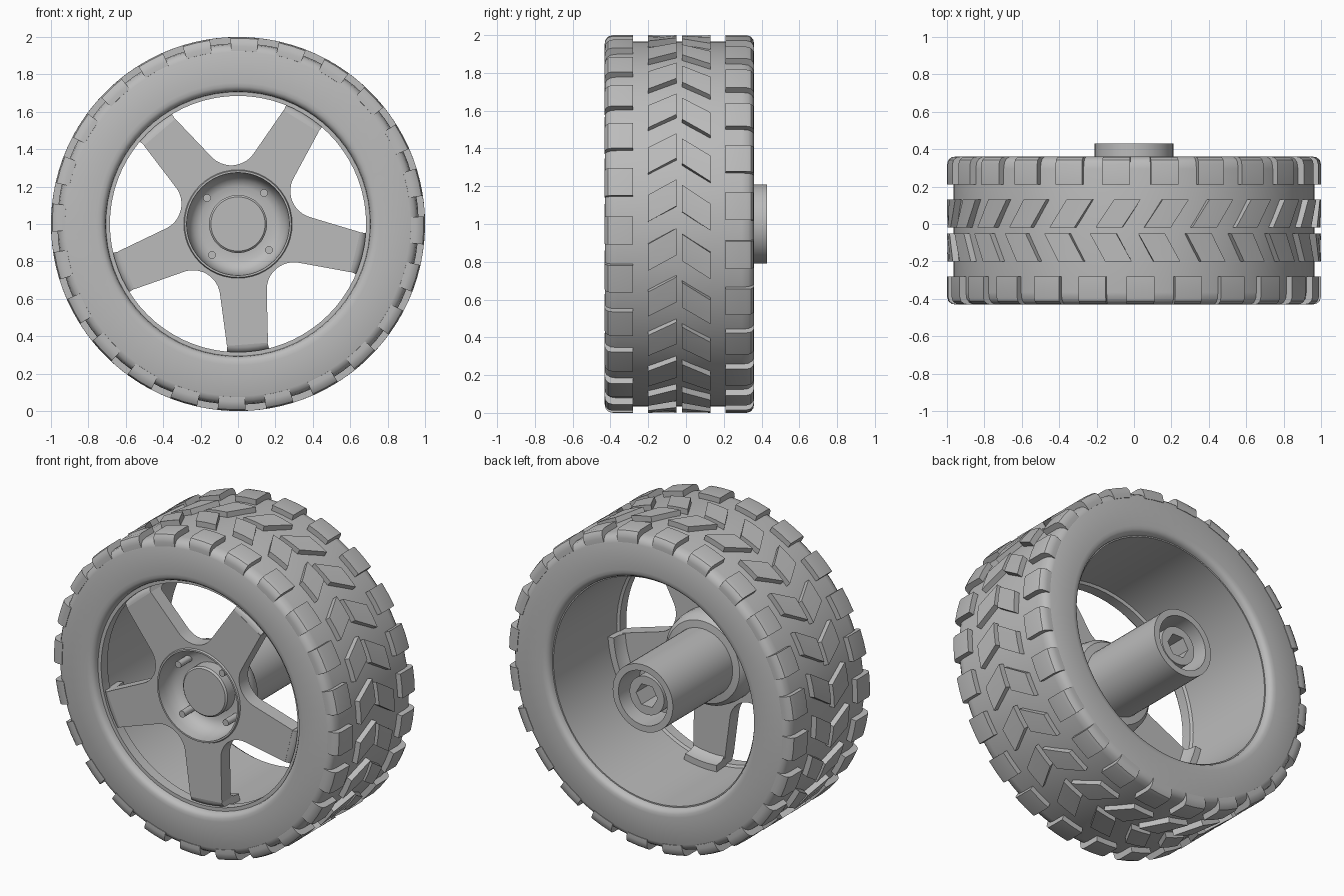
import bpy, bmesh
from math import cos, sin, pi, radians, degrees, atan2, hypot

cube = bpy.data.objects.get("Cube")
if cube:
    bpy.data.objects.remove(cube, do_unlink=True)

GREY = (0.50, 0.50, 0.50, 1.0)
mat = bpy.data.materials.new("wheel_grey")
mat.use_nodes = True
mat.diffuse_color = GREY
mat.node_tree.nodes["Principled BSDF"].inputs["Base Color"].default_value = GREY


def polar(r, deg, y):
    """Point around the wheel axle."""
    a = radians(deg)
    return (r * cos(a), y, 1 + r * sin(a))


def finish(name, bm):
    bmesh.ops.remove_doubles(bm, verts=bm.verts, dist=1e-5)
    bmesh.ops.recalc_face_normals(bm, faces=bm.faces)
    mesh = bpy.data.meshes.new(name)
    bm.to_mesh(mesh)
    bm.free()
    mesh.materials.append(mat)
    ob = bpy.data.objects.new(name, mesh)
    bpy.context.collection.objects.link(ob)
    bpy.ops.object.select_all(action='DESELECT')
    ob.select_set(True)
    bpy.context.view_layer.objects.active = ob
    bpy.ops.object.shade_smooth_by_angle(angle=radians(32))
    return ob


def sweep(bm, profile, start=0, span=360, steps=72, shear=0, closed=True):
    """Sweep an (r, y) profile around the axle; shear slants it along y.
    A negative radius marks a point on a hexagon."""
    full = span == 360
    y0 = profile[0][1]
    rings = []
    for i in range(steps if full else steps + 1):
        ang = start + span * i / steps
        ring = []
        for r, y in profile:
            if r < 0:
                r = -r * cos(pi / 6) / cos(radians(ang % 60 - 30))
            ring.append(bm.verts.new(polar(r, ang + shear * (y - y0), y)))
        rings.append(ring)
    n = len(profile)
    for i in range(steps):
        a, b = rings[i], rings[(i + 1) % len(rings)]
        for j in range(n if closed else n - 1):
            k = (j + 1) % n
            bm.faces.new((a[j], a[k], b[k], b[j]))
    if not full:
        bm.faces.new(rings[0])
        bm.faces.new(rings[-1])


def lathe(name, profile, steps=72, closed=True):
    bm = bmesh.new()
    sweep(bm, profile, steps=steps, closed=closed)
    return finish(name, bm)


# Tyre carcass
MID = -0.035
half = [(0.705, -0.34), (0.71, -0.37), (0.72, -0.385), (0.735, -0.393), (0.755, -0.395),
        (0.92, -0.395), (0.945, -0.385), (0.96, -0.365), (0.966, -0.33)]
tyre = [(r, MID + y) for r, y in half] + [(r, MID - y) for r, y in reversed(half)]
lathe("tyre", tyre)

# Rim barrel with a thicker front lip
lathe("rim_barrel", [(0.715, -0.385), (0.685, -0.385), (0.685, -0.32), (0.70, -0.31),
                     (0.70, 0.32), (0.715, 0.32)])

# Tread: two shoulder rows and two slanted rows forming a chevron
BLOCKS = 24
PITCH = 360 / BLOCKS
edge = [(0.94, -0.245), (1.0, -0.245), (1.0, -0.355), (0.993, -0.378), (0.975, -0.392),
        (0.95, -0.396), (0.925, -0.396), (0.92, -0.35)]


def tread_row(name, profile, start, span, shear=0):
    bm = bmesh.new()
    for i in range(BLOCKS):
        sweep(bm, profile, start + i * PITCH, span, 2, shear)
    finish(name, bm)


def band(y0, y1):
    return [(0.95, y0), (1.0, y0), (1.0, y1), (0.95, y1)]


tread_row("front_shoulder_tread", [(r, MID + y) for r, y in edge], -6.3, 8.6)
tread_row("back_shoulder_tread", [(r, MID - y) for r, y in edge], 1.2, 8.6)
tread_row("front_centre_tread", band(-0.20, -0.05), 0.7, 8.2, 32)
tread_row("back_centre_tread", band(-0.02, 0.13), 3.7, 8.2, -38)

# Five-spoke spider: open ring with filleted valleys between the spokes
SPOKES, FIRST, R_END, R_HUB = 5, -85.5, 0.645, 0.28
FILLET, DIST = 0.146, 0.461
STEP = 360 / SPOKES
outline = []
for s in range(SPOKES):
    base = FIRST + s * STEP
    local = [(R_END, -0.11), (R_END, 0.11)]
    cx, cy = DIST * cos(pi / SPOKES), DIST * sin(pi / SPOKES)
    for i in range(13):
        a = radians(270 - 108 * i / 12)
        local.append((cx + FILLET * cos(a), cy + FILLET * sin(a)))
    outline += [(hypot(u, v), base + degrees(atan2(v, u))) for u, v in local]
bm = bmesh.new()
Y_FRONT, Y_BACK = -0.39, -0.30
rings = [[bm.verts.new(polar(*p)) for p in
          ((R_HUB, a, Y_FRONT), (r, a, Y_FRONT), (r, a, Y_BACK), (R_HUB, a, Y_BACK))]
         for r, a in outline]
for i, a in enumerate(rings):
    b = rings[(i + 1) % len(rings)]
    for j in range(4):
        k = (j + 1) % 4
        bm.faces.new((a[j], a[k], b[k], b[j]))
finish("spokes", bm)

# Spoke feet curling back onto the rim
foot = [(0.635, -0.39), (0.66, -0.388), (0.68, -0.375), (0.692, -0.35), (0.70, -0.22),
        (0.66, -0.22), (0.655, -0.27), (0.635, -0.30)]
bm = bmesh.new()
for s in range(SPOKES):
    sweep(bm, foot, FIRST + s * STEP - 9.5, 19, 4)
finish("spoke_feet", bm)

# Hub: front dish with centre cap, back flange and hollow axle sleeve
lathe("hub", [(0, -0.335), (0.145, -0.335), (0.155, -0.325), (0.155, -0.25), (0.20, -0.25),
              (0.235, -0.265), (0.26, -0.30), (0.272, -0.35), (0.275, -0.40), (0.285, -0.40),
              (0.29, -0.39), (0.29, -0.25), (0.28, -0.20), (0.255, -0.17), (0.21, -0.165),
              (0.21, 0.43), (0.17, 0.43), (0.17, 0.22), (0, 0.22)], 48, closed=False)

# Inner axle socket with hexagonal bore
lathe("axle_socket", [(0.12, 0.21), (0.12, 0.39), (-0.075, 0.39), (-0.075, 0.21)], 48)

# Wheel bolts
bm = bmesh.new()
for i in range(4):
    ring = bmesh.ops.create_cone(bm, cap_ends=True, segments=12, radius1=0.021,
                                 radius2=0.021, depth=0.13)["verts"]
    x, _, z = polar(0.216, 50 + 90 * i, 0)
    for v in ring:
        v.co = (x + v.co.x, -0.295 + v.co.z, z + v.co.y)
finish("wheel_bolts", bm)
